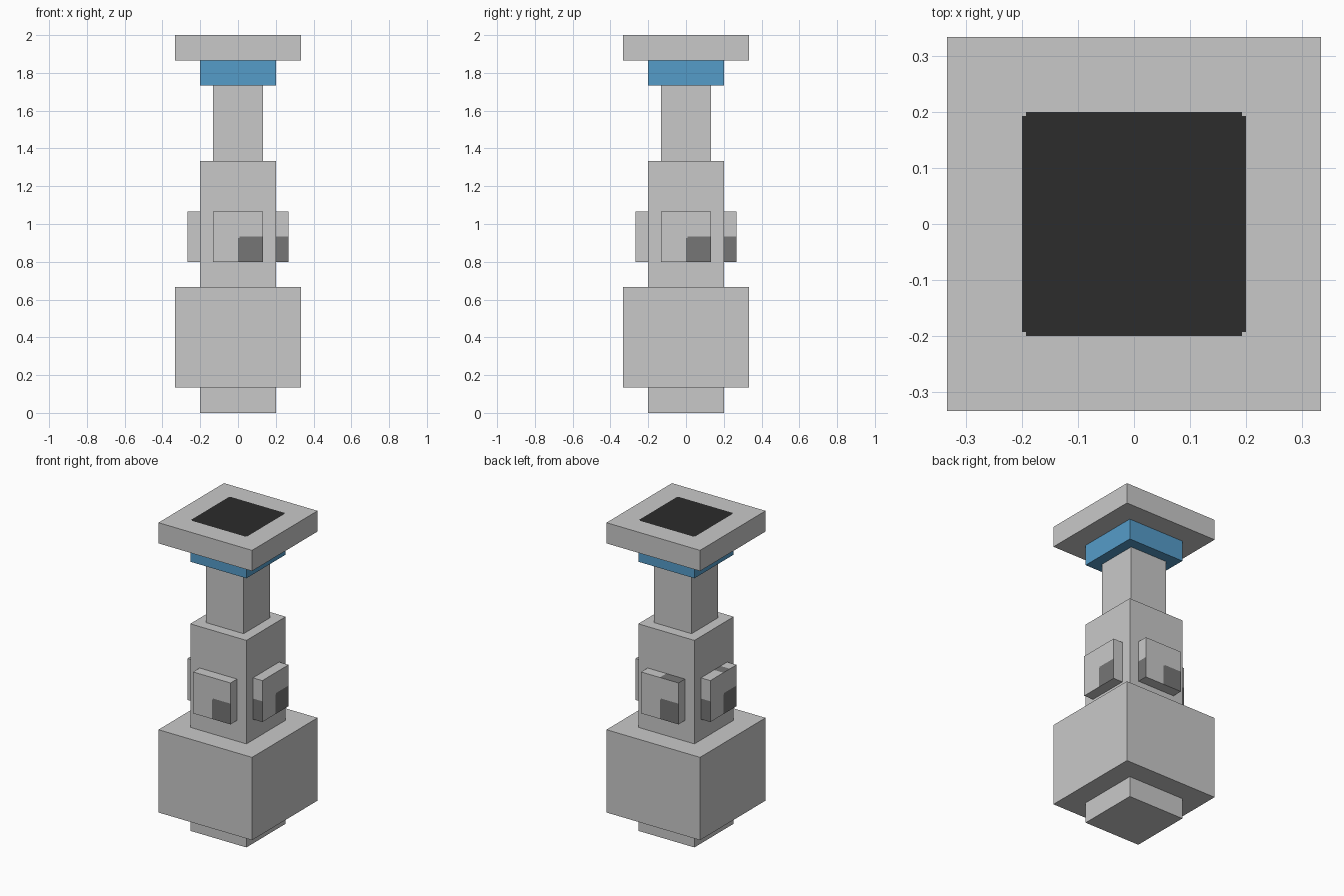
import bpy, bmesh, math
from mathutils import Matrix, Vector

if "Cube" in bpy.data.objects:
    bpy.data.objects.remove(bpy.data.objects["Cube"])

U = 2 / 30  # the model sits on a 30-unit-high block grid


def material(name, rgb):
    m = bpy.data.materials.new(name)
    m.diffuse_color = (*rgb, 1)
    m.use_nodes = True
    m.node_tree.nodes["Principled BSDF"].inputs["Base Color"].default_value = m.diffuse_color
    return m


light = material("light_grey", (0.584, 0.584, 0.584))
dark = material("mid_grey", (0.181, 0.181, 0.181))
blue = material("blue", (0.091, 0.332, 0.584))
black = material("black", (0.025, 0.025, 0.025))


def box(name, size, centre, mats, cuts=(), rule=None, turn=0):
    """Box, sliced at (axis, position) cuts, painted by a rule on face centre and normal."""
    bm = bmesh.new()
    bmesh.ops.create_cube(bm, size=1)
    bm.transform(Matrix.Translation(centre) @ Matrix.Diagonal((*size, 1)))
    for axis, pos in cuts:
        n = Vector((0, 0, 0))
        n[axis] = 1
        bmesh.ops.bisect_plane(bm, geom=bm.verts[:] + bm.edges[:] + bm.faces[:],
                               plane_co=n * pos, plane_no=n)
    bm.normal_update()
    if rule:
        for f in bm.faces:
            f.material_index = int(rule(f.calc_center_median(), f.normal))
    bm.transform(Matrix.Rotation(turn, 4, 'Z'))
    me = bpy.data.meshes.new(name)
    bm.to_mesh(me)
    bm.free()
    for m in mats:
        me.materials.append(m)
    ob = bpy.data.objects.new(name, me)
    bpy.context.collection.objects.link(ob)
    return ob


# Stacked square column: name, width, bottom, top, colour
for name, w, z0, z1, mat in [("foot", 6, 0, 2, light), ("base_block", 10, 2, 10, light),
                             ("shaft", 6, 10, 20, light), ("neck", 4, 20, 26, light),
                             ("collar", 6, 26, 28, blue)]:
    box(name, (w * U, w * U, (z1 - z0) * U), (0, 0, (z0 + z1) / 2 * U), [mat])

# Cap with a black square, notched at the corners, painted on top
NOTCH = 0.007
H = 3 * U


def cap_rule(c, n):
    a, b = abs(c.x), abs(c.y)
    return n.z > 0.5 and max(a, b) < H and not (a > H - NOTCH and b > H - NOTCH)


box("cap", (10 * U, 10 * U, 2 * U), (0, 0, 29 * U), [light, black],
    [(a, s * p) for a in (0, 1) for s in (-1, 1) for p in (H, H - NOTCH)], cap_rule)


# Four side plates with a dark lower quadrant, one per side of the shaft
def plate_rule(top_reach):
    def rule(c, n):
        low = c.z < 14 * U
        if n.y < -0.5:   # outer face, with a notched inner corner
            return low and c.x > 0 and not (c.x < NOTCH and c.z > 14 * U - NOTCH)
        if n.x < -0.5:   # one side edge
            return low
        return n.z > 0.5 and 0 < c.x < top_reach
    return rule


for i, (side, reach) in enumerate([("front", 0), ("right", 0), ("back", 2 * U), ("left", U)]):
    box(side + "_plate", (4 * U, U, 4 * U), (0, -3.5 * U, 14 * U), [light, dark],
        [(0, 0), (0, NOTCH), (0, U), (2, 14 * U), (2, 14 * U - NOTCH)],
        plate_rule(reach), i * math.pi / 2)
